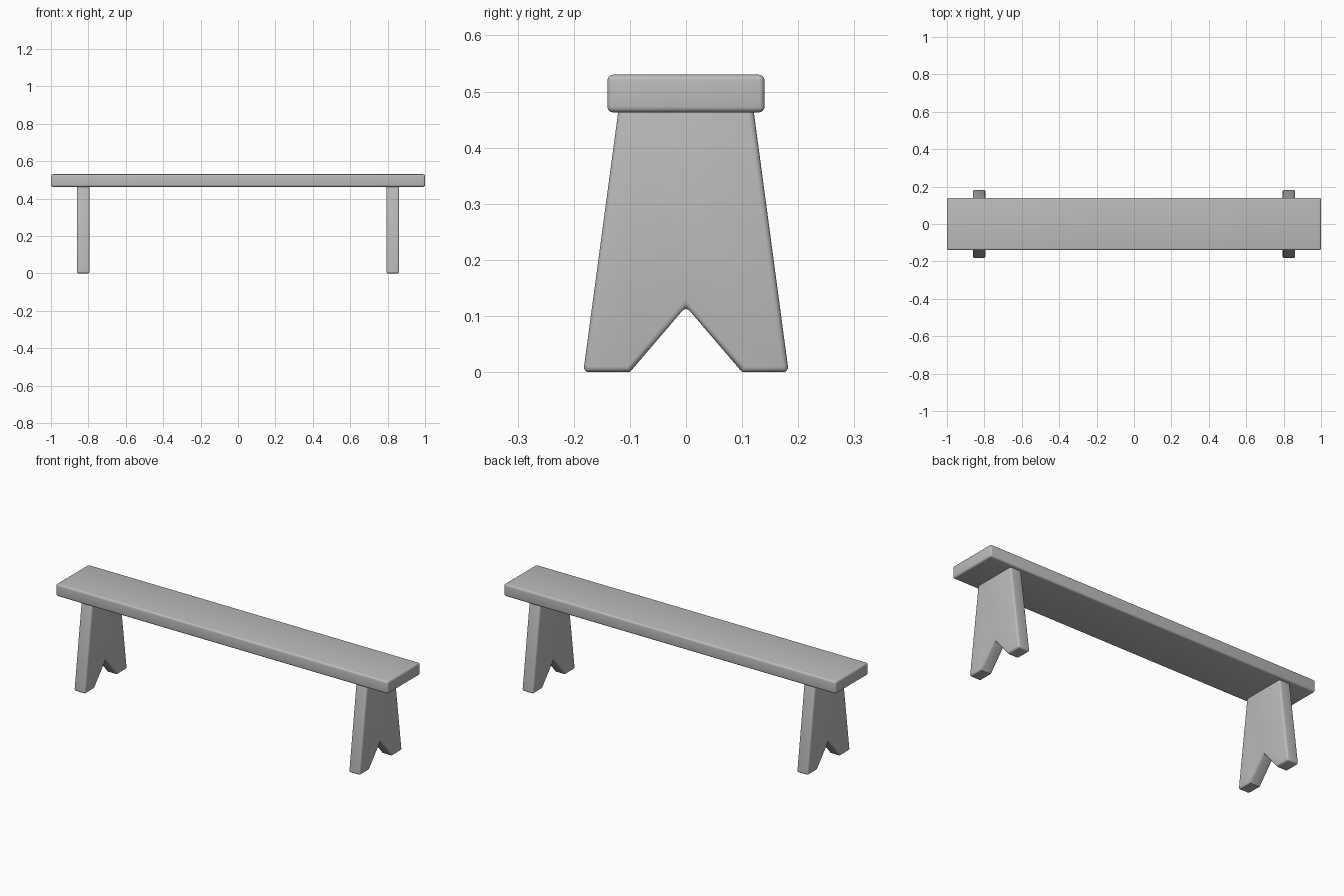
import bpy
import bmesh
from math import radians

cube = bpy.data.objects.get("Cube")
if cube:
    bpy.data.objects.remove(cube, do_unlink=True)

# One plain grey for the whole bench
GREY = (0.5, 0.5, 0.5, 1)
grey = bpy.data.materials.new("plain_grey")
grey.use_nodes = True
grey.diffuse_color = GREY
grey.node_tree.nodes["Principled BSDF"].inputs["Base Color"].default_value = GREY


def board(name, profile, x, thickness):
    """Extrude a (y, z) outline along x, centred on x, with rounded edges."""
    bm = bmesh.new()
    face = bm.faces.new([bm.verts.new((x - thickness / 2, y, z)) for y, z in profile])
    out = bmesh.ops.extrude_face_region(bm, geom=[face])
    moved = [v for v in out["geom"] if isinstance(v, bmesh.types.BMVert)]
    bmesh.ops.translate(bm, verts=moved, vec=(thickness, 0, 0))
    bmesh.ops.recalc_face_normals(bm, faces=bm.faces)
    mesh = bpy.data.meshes.new(name)
    bm.to_mesh(mesh)
    bm.free()
    mesh.materials.append(grey)
    obj = bpy.data.objects.new(name, mesh)
    bpy.context.collection.objects.link(obj)

    bpy.ops.object.select_all(action="DESELECT")
    obj.select_set(True)
    bpy.context.view_layer.objects.active = obj
    bevel = obj.modifiers.new("rounded_edges", "BEVEL")
    bevel.width = 0.01
    bevel.segments = 4
    bevel.limit_method = "ANGLE"
    bevel.angle_limit = radians(60)
    bpy.ops.object.modifier_apply(modifier=bevel.name)
    bpy.ops.object.shade_smooth_by_angle(angle=radians(35))
    return obj


# Seat plank
board("seat", [(-0.14, 0.463), (0.14, 0.463), (0.14, 0.53), (-0.14, 0.53)], 0, 2)

# Tapered legs with a V notch at the foot, tucked slightly into the seat
half = [(0.118, 0.485), (0.183, 0), (0.1, 0)]
leg_profile = half + [(0, 0.117)] + [(-y, z) for y, z in reversed(half)]
for side, name in ((1, "left_leg"), (-1, "right_leg")):
    board(name, leg_profile, side * 0.828, 0.068)
